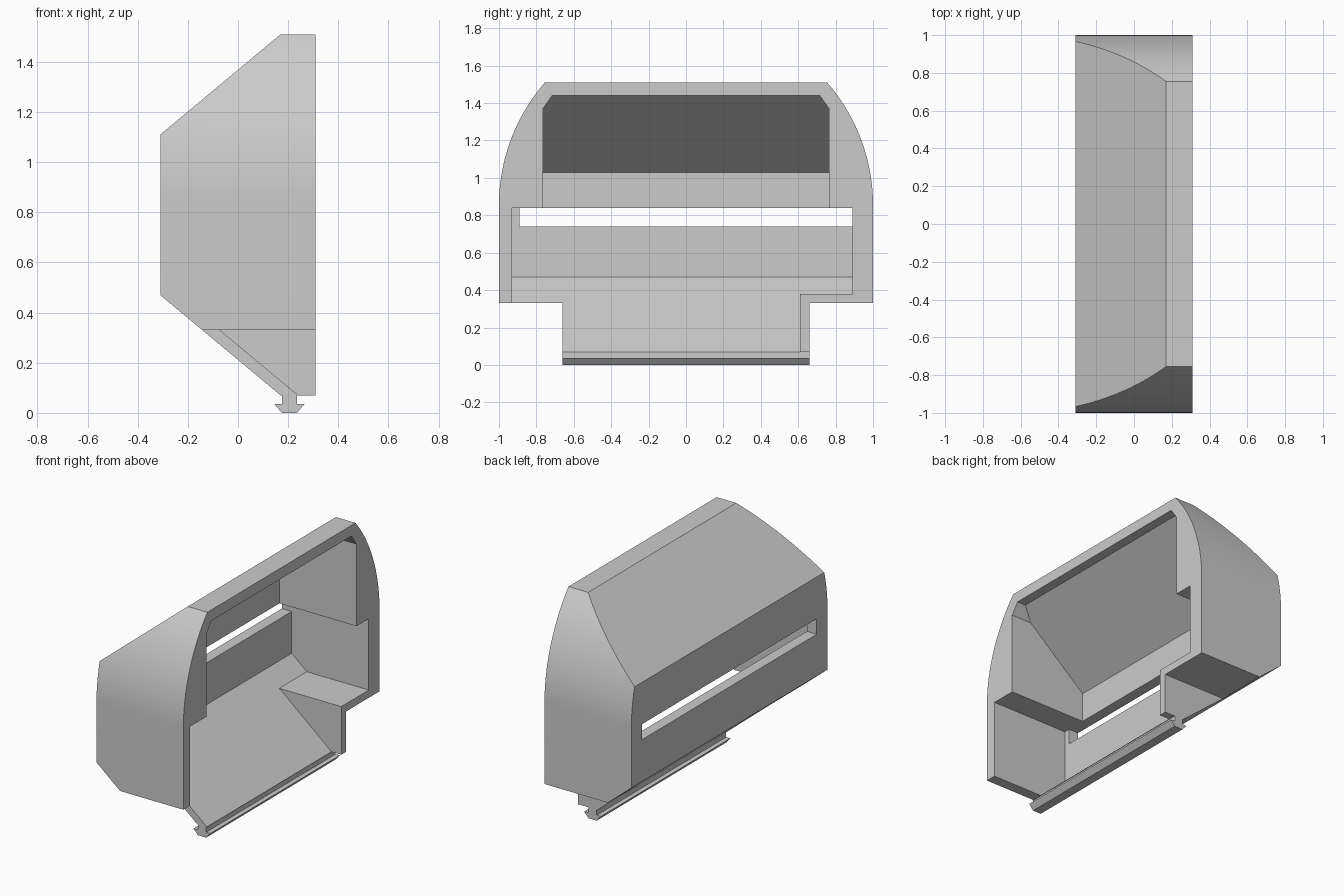
import bpy, math

cube = bpy.data.objects.get("Cube")
if cube:
    bpy.data.objects.remove(cube, do_unlink=True)

grey = bpy.data.materials.new("plain grey")
grey.use_nodes = True
COLOUR = (0.6, 0.6, 0.6, 1)
grey.diffuse_color = COLOUR
grey.node_tree.nodes["Principled BSDF"].inputs["Base Color"].default_value = COLOUR


def prism(name, points, axis, start, end):
    """Extrude a (y, z) profile along x, or an (x, z) profile along y."""
    def place(p, d):
        return (d, p[0], p[1]) if axis == "x" else (p[0], d, p[1])
    n = len(points)
    verts = [place(p, d) for d in (start, end) for p in points]
    faces = [tuple(range(n)), tuple(reversed(range(n, 2 * n)))]
    faces += [(i, n + i, n + (i + 1) % n, (i + 1) % n) for i in range(n)]
    mesh = bpy.data.meshes.new(name)
    mesh.from_pydata(verts, [], faces)
    mesh.materials.append(grey)
    obj = bpy.data.objects.new(name, mesh)
    bpy.context.collection.objects.link(obj)
    # Consistent outward normals for the booleans
    bpy.context.view_layer.objects.active = obj
    bpy.ops.object.select_all(action="DESELECT")
    obj.select_set(True)
    bpy.ops.object.mode_set(mode="EDIT")
    bpy.ops.mesh.select_all(action="SELECT")
    bpy.ops.mesh.normals_make_consistent(inside=False)
    bpy.ops.object.mode_set(mode="OBJECT")
    return obj


def combine(obj, tool, operation):
    """Apply a boolean and discard the tool."""
    mod = obj.modifiers.new(operation.lower(), "BOOLEAN")
    mod.operation, mod.solver, mod.object = operation, "EXACT", tool
    bpy.context.view_layer.objects.active = obj
    bpy.ops.object.modifier_apply(modifier=mod.name)
    bpy.data.objects.remove(tool, do_unlink=True)


# Outer shell: domed outline crossed with the faceted side profile
CENTRE, STEPS = 0.854, 24
TOP = math.asin(1.51 - CENTRE)
half = [(0.66, 0.07), (0.66, 0.33), (1, 0.33)]
half += [(math.cos(TOP * i / STEPS), CENTRE + math.sin(TOP * i / STEPS))
         for i in range(STEPS + 1)]
outline = half + [(-y, z) for y, z in reversed(half)]
shell = prism("shell", outline, "x", -0.5, 0.31)
side = [(0.5, 1.7), (0.398, 1.7), (-0.31, 1.11), (-0.31, 0.47),
        (0.17, 0.07), (0.29, -0.03), (0.5, -0.03)]
combine(shell, prism("side_profile", side, "y", -1.2, 1.2), "INTERSECT")

# Hollow interior, open towards the flat side
opening = [(-0.93, -0.05), (-0.93, 0.84), (-0.765, 0.84), (-0.765, 1.37),
           (-0.715, 1.44), (0.715, 1.44), (0.765, 1.37), (0.765, 0.84),
           (0.89, 0.84), (0.89, 0.38), (0.61, 0.38), (0.61, -0.05)]
cavity = prism("cavity", opening, "x", -0.6, 0.6)
inner = [(0.7, 1.6), (0.44, 1.6), (-0.24, 1.03), (-0.24, 0.47),
         (0.24, 0.07), (0.432, -0.09), (0.7, -0.09)]
combine(cavity, prism("inner_profile", inner, "y", -1.2, 1.2), "INTERSECT")
combine(shell, cavity, "DIFFERENCE")

# Long slot through the back wall
slot = [(-0.89, 0.74), (0.89, 0.74), (0.89, 0.84), (-0.89, 0.84)]
combine(shell, prism("slot", slot, "x", -0.5, -0.2), "DIFFERENCE")

# T-shaped rail under the lower edge
rail = [(0.175, 0.07), (0.175, 0.035), (0.145, 0.035), (0.175, 0),
        (0.235, 0), (0.265, 0.035), (0.235, 0.035), (0.235, 0.07)]
prism("bottom_rail", rail, "y", -0.66, 0.66)

# Smooth the dome, keep the edges sharp
bpy.ops.object.select_all(action="DESELECT")
shell.select_set(True)
bpy.context.view_layer.objects.active = shell
bpy.ops.object.shade_smooth_by_angle(angle=math.radians(20))
